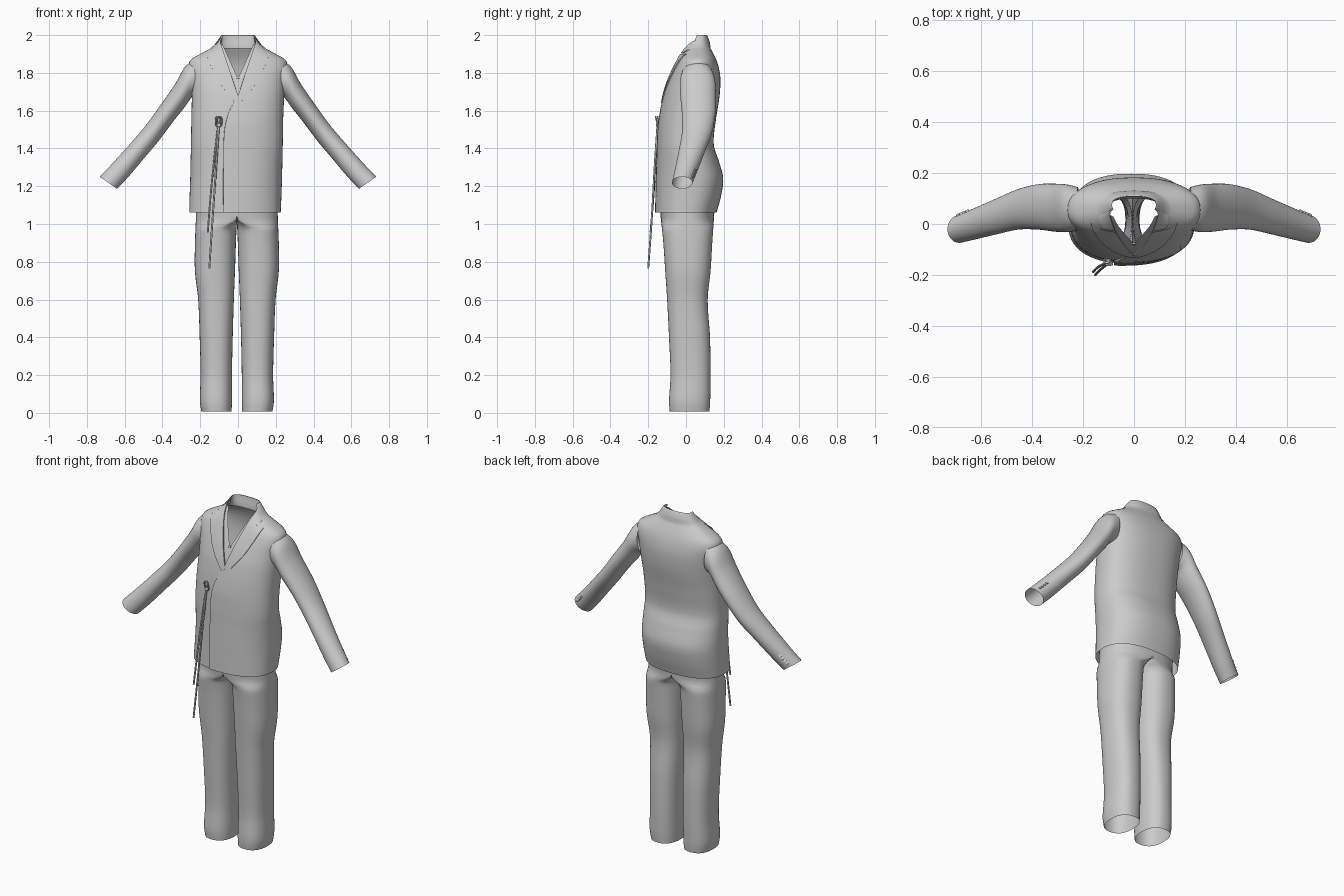
import bpy, bmesh, math
from math import sin, cos, pi
from mathutils import Vector

if "Cube" in bpy.data.objects:
    bpy.data.objects.remove(bpy.data.objects["Cube"])


def interp(table, k):
    """Smooth (Hermite) lookup of a row in a table keyed by its first column."""
    k = max(table[0][0], min(table[-1][0], k))
    i = next(j for j in range(len(table) - 1) if k <= table[j + 1][0])
    a, b = table[i], table[i + 1]
    p, q = table[max(i - 1, 0)], table[min(i + 2, len(table) - 1)]
    h = b[0] - a[0]
    t = (k - a[0]) / h
    out = []
    for c in range(1, len(a)):
        m0 = (b[c] - p[c]) / (b[0] - p[0]) * h
        m1 = (q[c] - a[c]) / (q[0] - a[0]) * h
        out.append((2*t**3 - 3*t*t + 1) * a[c] + (t**3 - 2*t*t + t) * m0
                   + (3*t*t - 2*t**3) * b[c] + (t**3 - t*t) * m1)
    return out


def grid(name, nu, nv, f, closed=False, mirror=False, drop_centre=False, shift=0):
    """Sheet or tube: f(u, v) gives a point, u runs around, v runs along."""
    bm = bmesh.new()
    cols = nu if closed else nu + 1
    vs = [[bm.verts.new(f(i / nu, j / nv)) for i in range(cols)] for j in range(nv + 1)]
    for j in range(nv):
        for i in range(nu):
            k = (i + 1) % cols
            face = (vs[j][i], vs[j][k], vs[j + 1][k], vs[j + 1][i])
            if drop_centre and all(abs(v.co.x) < 1e-5 for v in face):
                continue
            bm.faces.new(face)
    loose = [v for v in bm.verts if not v.link_faces]
    bmesh.ops.delete(bm, geom=loose, context='VERTS')
    bmesh.ops.remove_doubles(bm, verts=bm.verts, dist=1e-5)
    bmesh.ops.recalc_face_normals(bm, faces=bm.faces)
    me = bpy.data.meshes.new(name)
    bm.to_mesh(me)
    bm.free()
    ob = bpy.data.objects.new(name, me)
    bpy.context.collection.objects.link(ob)
    ob.location.x = shift
    if mirror:
        m = ob.modifiers.new("Mirror", 'MIRROR')
        m.merge_threshold = 1e-4
    bpy.ops.object.select_all(action='DESELECT')
    ob.select_set(True)
    bpy.context.view_layer.objects.active = ob
    bpy.ops.object.shade_smooth_by_angle(angle=math.radians(50))
    return ob


def spow(v, p):
    return math.copysign(abs(v) ** p, v)


# Jacket body: z, centre x, half width, front y, back y
N = 2.4
BODY = [(1.06, -.016, .242, -.155, .162), (1.15, -.013, .243, -.153, .186),
        (1.24, -.010, .243, -.151, .197), (1.33, -.008, .243, -.148, .175),
        (1.42, -.006, .243, -.146, .147), (1.55, -.004, .243, -.138, .158),
        (1.68, 0, .245, -.118, .178), (1.77, 0, .252, -.090, .182),
        (1.83, 0, .262, -.063, .173), (1.87, 0, .250, -.043, .160),
        (1.90, 0, .200, -.028, .146), (1.94, 0, .130, -.003, .125),
        (1.97, 0, .102, .018, .117), (2.0, 0, .086, .040, .108)]
V_LOW = 1.68


def v_half(z):
    return max(0, min((z - V_LOW) * .33, interp(BODY, z)[1] * .93))


def surf(x, z, off=0):
    """Point on the jacket front, pushed forward by off."""
    cx, hw, yf, yb = interp(BODY, z)
    d = min(1, abs((x - cx) / hw))
    return (x, (yf + yb) / 2 - (yb - yf) / 2 * (1 - d ** N) ** (1 / N) - off, z)


def ring(z, t, grow=0):
    cx, hw, yf, yb = interp(BODY, z)
    return (cx + (hw + grow) * spow(sin(t), 2 / N),
            (yf + yb) / 2 - ((yb - yf) / 2 + grow) * spow(cos(t), 2 / N), z)


def body_point(u, v):
    z = 1.06 + .94 * v
    t0 = math.asin((v_half(z) / interp(BODY, z)[1]) ** (N / 2))
    return ring(z, t0 + u * (2 * pi - 2 * t0))


grid("jacket_body", 80, 80, body_point)

# Wrapped front panel with its stepped edge
EDGE = [(1.06, -.078), (1.3, -.078), (1.5, -.072), (1.6, -.045), (1.68, 0)]


def overlap_point(u, v):
    z = 1.06 + .62 * v
    x0 = interp(EDGE, z)[0]
    off = .001 if u == 0 else .001 + .010 * (1 - u) * min(1, (1 - v) * 4)
    return surf(x0 + max(0, u - .03) * (.19 - x0), z, off)


grid("front_overlap", 30, 30, overlap_point)

# Lapels and upper collar leaves either side of the neck opening
LAPEL = [(1.64, .012), (1.70, .062), (1.76, .105), (1.83, .14), (1.90, .168)]
LEAF = [(1.905, .125), (1.925, .140), (1.95, .116), (1.97, .102)]


def leaf_point(table):
    def f(u, v):
        z = table[0][0] + (table[-1][0] - table[0][0]) * v
        a, b = v_half(z), interp(table, z)[0]
        w = min(max((u - .06) / .88, 0), 1)
        return surf(a + (max(b, a + .004) - a) * w, z, 0 if u in (0, 1) else .007)
    return f


grid("lapel", 16, 24, leaf_point(LAPEL), mirror=True)
grid("collar_leaf", 16, 10, leaf_point(LEAF), mirror=True)

# Turned collar around the back of the neck, with inner stand
FOLD = [(0, 1.935, .004), (1, 1.965, .007), (2, 1.998, .003),
        (3, 1.985, -.004), (4, 1.93, -.030)]


def collar_point(u, v):
    z, g = interp(FOLD, 4 * v)
    return ring(z, pi * (.40 + 1.2 * u), g)


grid("back_collar", 40, 16, collar_point)


# Waistcoat showing inside the opening
def vest_point(u, v):
    z = 1.55 + .40 * v
    a = max(0, (z - 1.77) * .45)
    b = max(a + .004, min(.13, interp(BODY, z)[1] * .9))
    return surf(a + (b - a) * u, z, -.014)


grid("waistcoat_front", 10, 20, vest_point, mirror=True)

# Sleeve sections: index, upper x z, lower x z, front y, back y
SLEEVE = [(0, .225, 1.872, .215, 1.680, -.025, .145), (1, .282, 1.830, .245, 1.670, -.032, .155),
          (2, .335, 1.738, .285, 1.615, -.030, .158), (3, .410, 1.630, .345, 1.540, -.022, .156),
          (4, .490, 1.520, .420, 1.440, -.022, .136), (5, .580, 1.415, .500, 1.345, -.040, .098),
          (6, .670, 1.315, .580, 1.250, -.060, .060), (7, .732, 1.250, .640, 1.186, -.074, .034)]


def sleeve_point(u, v):
    ux, uz, lx, lz, yf, yb = interp(SLEEVE, 7 * v)
    c, s = cos(2 * pi * u), sin(2 * pi * u)
    return ((ux + lx) / 2 + (ux - lx) / 2 * c, (yf + yb) / 2 + (yb - yf) / 2 * s,
            (uz + lz) / 2 + (uz - lz) / 2 * c)


grid("sleeve", 40, 48, sleeve_point, closed=True, mirror=True)

# Trouser leg: z, inner x, outer x, front y, back y
LEG = [(.008, .028, .188, -.086, .124), (.06, .026, .196, -.090, .128), (.2, .026, .192, -.082, .130),
       (.4, .022, .197, -.090, .127), (.6, .016, .205, -.100, .115), (.75, .010, .222, -.110, .130),
       (.9, .005, .222, -.120, .139), (1.0, .001, .218, -.130, .146), (1.06, 0, .216, -.136, .150),
       (1.2, 0, .212, -.138, .172), (1.32, 0, .200, -.132, .150), (1.40, 0, .192, -.128, .128)]


def trouser_point(u, v):
    z = .008 + 1.392 * v
    xi, xo, yf, yb = interp(LEG, z)
    c, s = spow(cos(2 * pi * u), .85), spow(sin(2 * pi * u), .85)
    y = (yf + yb) / 2 + (yb - yf) / 2 * s
    leg = (xi + xo) / 2 + (xo - xi) / 2 * c
    hip = xo * c if c > .001 else 0
    k = min(1, max(0, (z - .97) / .06))
    return (leg + (hip - leg) * k * k * (3 - 2 * k), y, z)


grid("trousers", 48, 70, trouser_point, closed=True, mirror=True, drop_centre=True, shift=-.006)


# Small round buttons on the cuffs and waistcoat
def button(name, loc, normal):
    bpy.ops.mesh.primitive_cylinder_add(vertices=16, radius=.008, depth=.006, location=loc)
    ob = bpy.context.object
    ob.name = name
    ob.rotation_euler = Vector(normal).to_track_quat('Z', 'Y').to_euler()


for side in (-1, 1):
    for i in range(4):
        x, y, z = sleeve_point(.17, .955 - .028 * i)
        button("cuff_button", (side * x, y, z), (side * .45, .75, .5))
button("waistcoat_button", surf(0, 1.775, -.010), (0, -1, .4))


# Hanging tie cords with a looped knot
def cord(name, pts, r=.005, cyclic=False):
    cu = bpy.data.curves.new(name, 'CURVE')
    cu.dimensions = '3D'
    cu.bevel_depth = r
    cu.bevel_resolution = 2
    sp = cu.splines.new('BEZIER')
    sp.bezier_points.add(len(pts) - 1)
    for b, p in zip(sp.bezier_points, pts):
        b.co = p
        b.handle_left_type = b.handle_right_type = 'AUTO'
    sp.use_cyclic_u = cyclic
    bpy.context.collection.objects.link(bpy.data.objects.new(name, cu))


cord("short_tail", [(-.102, -.148, 1.54), (-.125, -.160, 1.35), (-.145, -.172, 1.15), (-.160, -.188, .955)])
cord("long_tail", [(-.100, -.150, 1.54), (-.116, -.166, 1.3), (-.133, -.180, 1.05), (-.152, -.200, .765)])
for dx, dy in ((-.004, 0), (.004, -.010)):
    cord("knot_loop", [(-.102 + dx + .012 * sin(a), -.145 + dy - .006 * cos(a), 1.543 + .026 * cos(a))
                       for a in (0, pi / 2, pi, 3 * pi / 2)], .004, True)
bpy.ops.mesh.primitive_uv_sphere_add(segments=16, ring_count=8, radius=.011, location=(-.101, -.149, 1.522))
bpy.context.object.name = "knot"
